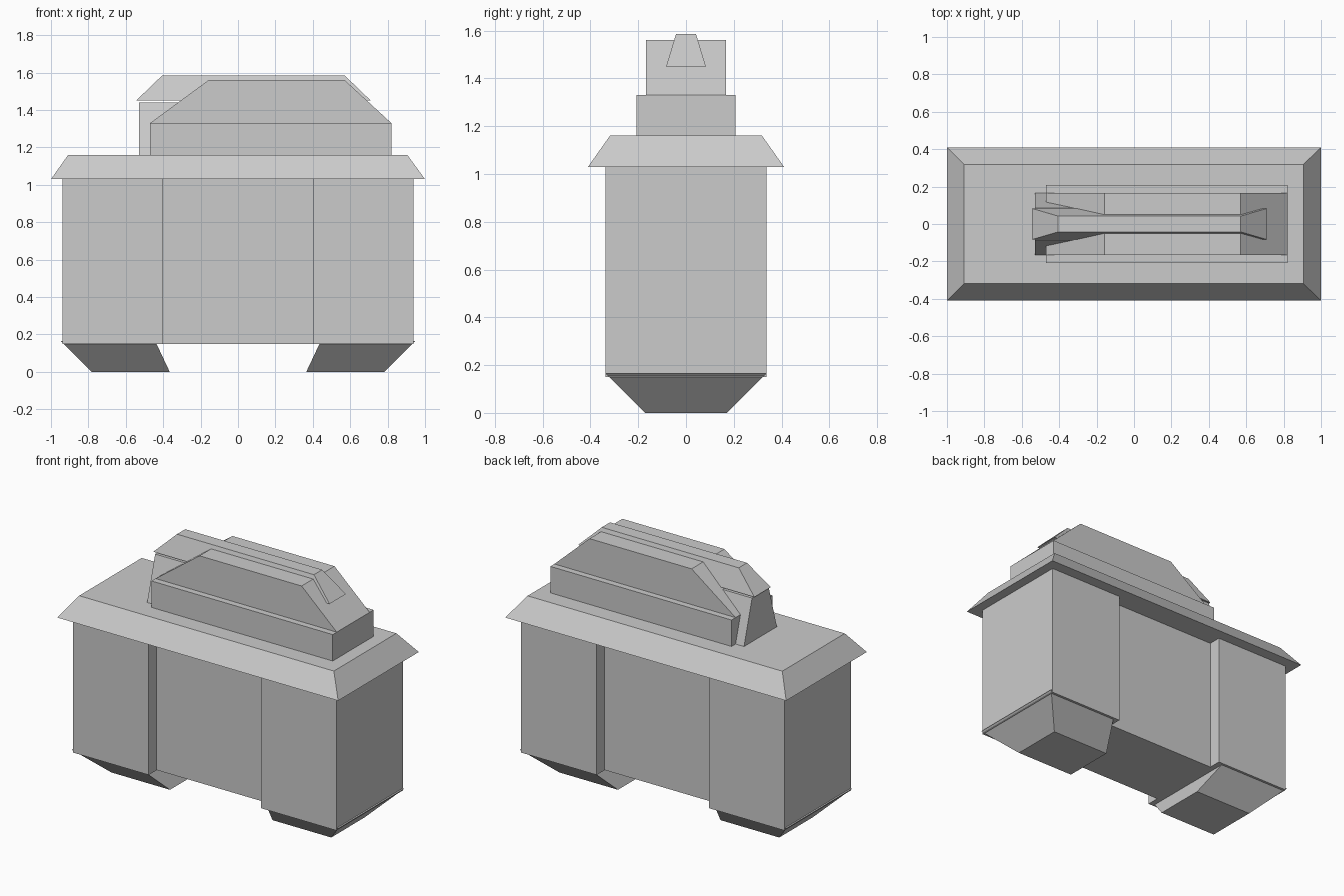
import bpy
import bmesh

cube = bpy.data.objects.get("Cube")
if cube:
    bpy.data.objects.remove(cube, do_unlink=True)

grey = bpy.data.materials.new("plain grey")
grey.use_nodes = True
grey.diffuse_color = (0.6, 0.6, 0.6, 1)
grey.node_tree.nodes["Principled BSDF"].inputs["Base Color"].default_value = (0.6, 0.6, 0.6, 1)


def tapered_box(name, z0, z1, bottom, top=None):
    """Box between two heights; bottom and top are (x min, x max, half depth)."""
    bm = bmesh.new()
    rings = []
    for z, (xa, xb, d) in ((z0, bottom), (z1, top or bottom)):
        corners = ((xa, -d), (xb, -d), (xb, d), (xa, d))
        rings.append([bm.verts.new((x, y, z)) for x, y in corners])
    low, high = rings
    bm.faces.new(low[::-1])
    bm.faces.new(high)
    for i in range(4):
        j = (i + 1) % 4
        bm.faces.new((low[i], low[j], high[j], high[i]))
    mesh = bpy.data.meshes.new(name)
    bm.to_mesh(mesh)
    bm.free()
    mesh.materials.append(grey)
    obj = bpy.data.objects.new(name, mesh)
    bpy.context.collection.objects.link(obj)
    return obj


def mirror_x(obj):
    obj.modifiers.new("Mirror", "MIRROR").use_axis = (True, False, False)


# Main body: recessed middle between two deeper end blocks
tapered_box("middle_body", 0.15, 1.03, (-0.41, 0.41, 0.255))
mirror_x(tapered_box("end_blocks", 0.15, 1.03, (0.4, 0.937, 0.337)))

# Feet with sloped outer sides and undercut inner sides
mirror_x(tapered_box("feet", 0, 0.165, (0.365, 0.783, 0.17), (0.443, 0.948, 0.336)))

# Overhanging bevelled lid
tapered_box("lid", 1.03, 1.16, (-1, 1, 0.41), (-0.908, 0.905, 0.318))

# Raised housing on the lid
tapered_box("housing_base", 1.16, 1.33, (-0.47, 0.82, 0.208))
tapered_box("housing_top", 1.33, 1.56, (-0.47, 0.82, 0.167), (-0.157, 0.57, 0.167))

# Wedge support at one end and the ridge cap above it
tapered_box("ridge_support", 1.16, 1.44, (-0.53, -0.15, 0.167), (-0.53, -0.15, 0.085))
tapered_box("ridge_cap", 1.45, 1.585, (-0.545, 0.71, 0.083), (-0.405, 0.57, 0.042))
